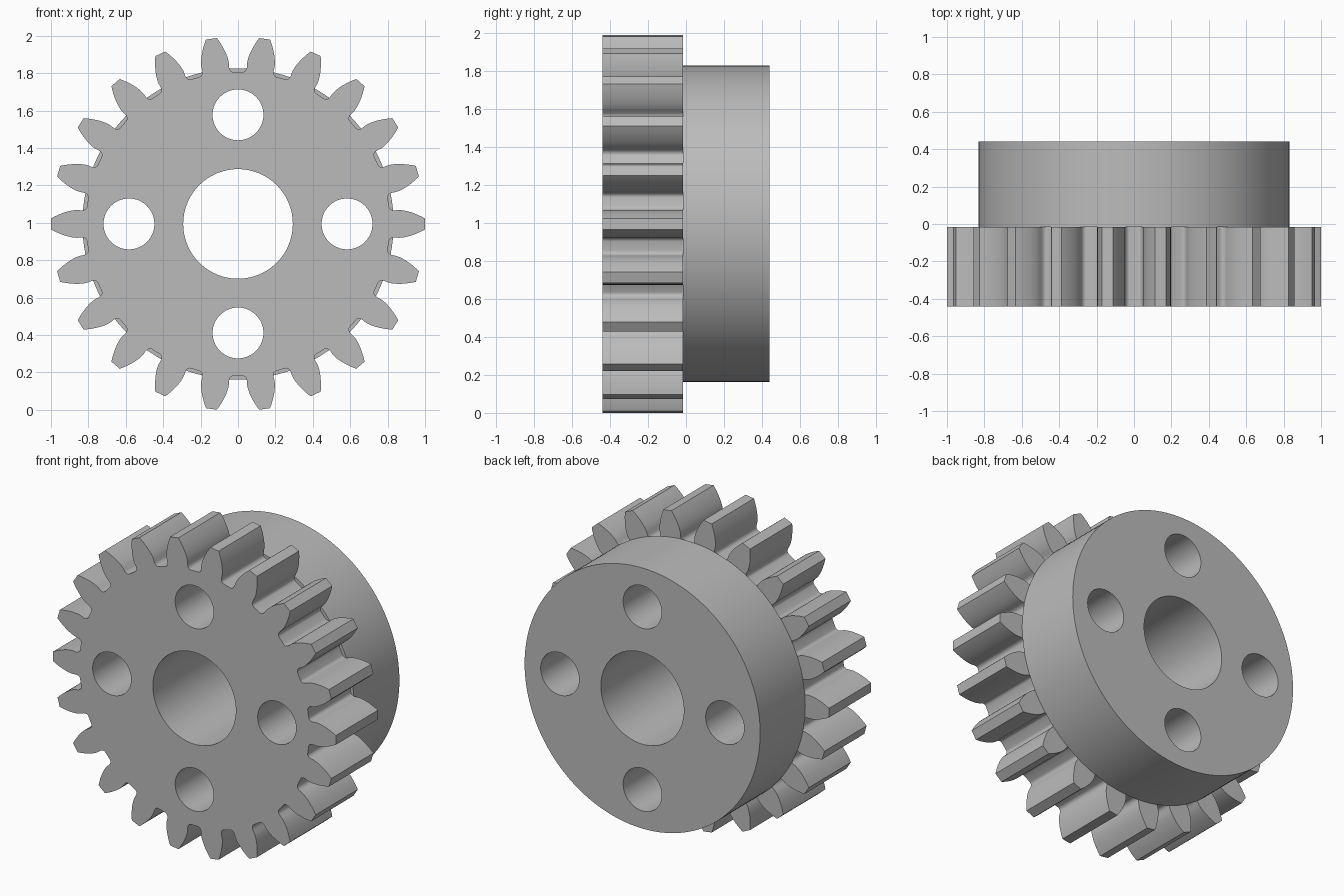
import bpy, bmesh
from math import pi, sin, cos, tan, acos, sqrt, radians

cube = bpy.data.objects.get("Cube")
if cube:
    bpy.data.objects.remove(cube, do_unlink=True)

# Main dimensions
TEETH = 22
TIP = 1.0
MODULE = 2 * TIP / (TEETH + 2)
PITCH = MODULE * TEETH / 2
ROOT = PITCH - 1.25 * MODULE
PRESSURE = radians(20)
BASE = PITCH * cos(PRESSURE)
CENTRE_Z = 0.994
FRONT, JOIN, BACK = -0.44, -0.015, 0.44

steel = bpy.data.materials.new("grey steel")
steel.use_nodes = True
steel.diffuse_color = (0.5, 0.5, 0.5, 1)
steel.node_tree.nodes["Principled BSDF"].inputs["Base Color"].default_value = (0.5, 0.5, 0.5, 1)


def circle(radius, cx=0, cz=0, sides=64):
    return [(cx + radius * cos(2 * pi * i / sides), cz + radius * sin(2 * pi * i / sides))
            for i in range(sides)]


def involute(angle):
    return tan(angle) - angle


def tooth_flank():
    """Half of one tooth, from root to tip, as (radius, angle from tooth centre)."""
    flank = []
    fillet_top = ROOT + 0.028
    for i in range(6):                      # rounded root
        t = i / 5 * pi / 2
        flank.append((fillet_top - 0.028 * cos(t), 0.086 + 0.027 * (1 - sin(t))))
    for i in range(10):                     # involute side
        r = BASE + (TIP - BASE) * i / 9
        flank.append((r, pi / (2 * TEETH) + involute(PRESSURE) - involute(acos(min(1, BASE / r)))))
    return flank


def gear_outline():
    flank = tooth_flank()
    points = []
    for n in range(TEETH):
        a = 2 * pi * n / TEETH
        tooth = [(r, a - h) for r, h in flank] + [(r, a + h) for r, h in reversed(flank)]
        points += [(r * cos(t), r * sin(t)) for r, t in tooth]
    return points


def plate(name, outline, y0, y1):
    """Extrude an outline, pierced by the bore and four bolt holes, from y0 to y1."""
    loops = [outline, circle(0.293, sides=96)]
    loops += [circle(0.136, 0.583 * x, 0.583 * z) for x, z in ((1, 0), (0, 1), (-1, 0), (0, -1))]
    bm = bmesh.new()
    edges = []
    for loop in loops:
        verts = [bm.verts.new((x, y0, z + CENTRE_Z)) for x, z in loop]
        edges += [bm.edges.new((v, verts[i - 1])) for i, v in enumerate(verts)]
    bmesh.ops.triangle_fill(bm, edges=edges, use_beauty=True, normal=(0, -1, 0))
    result = bmesh.ops.extrude_face_region(bm, geom=bm.faces[:], use_keep_orig=True)
    moved = [g for g in result["geom"] if isinstance(g, bmesh.types.BMVert)]
    bmesh.ops.translate(bm, verts=moved, vec=(0, y1 - y0, 0))
    bmesh.ops.recalc_face_normals(bm, faces=bm.faces[:])
    mesh = bpy.data.meshes.new(name)
    bm.to_mesh(mesh)
    bm.free()
    mesh.materials.append(steel)
    obj = bpy.data.objects.new(name, mesh)
    bpy.context.collection.objects.link(obj)
    bpy.ops.object.select_all(action='DESELECT')
    obj.select_set(True)
    bpy.context.view_layer.objects.active = obj
    bpy.ops.object.shade_smooth_by_angle(angle=radians(30))
    return obj


# Toothed wheel at the front, plain round hub behind
plate("toothed_wheel", gear_outline(), FRONT, JOIN)
plate("hub", circle(0.832, sides=128), JOIN, BACK)
